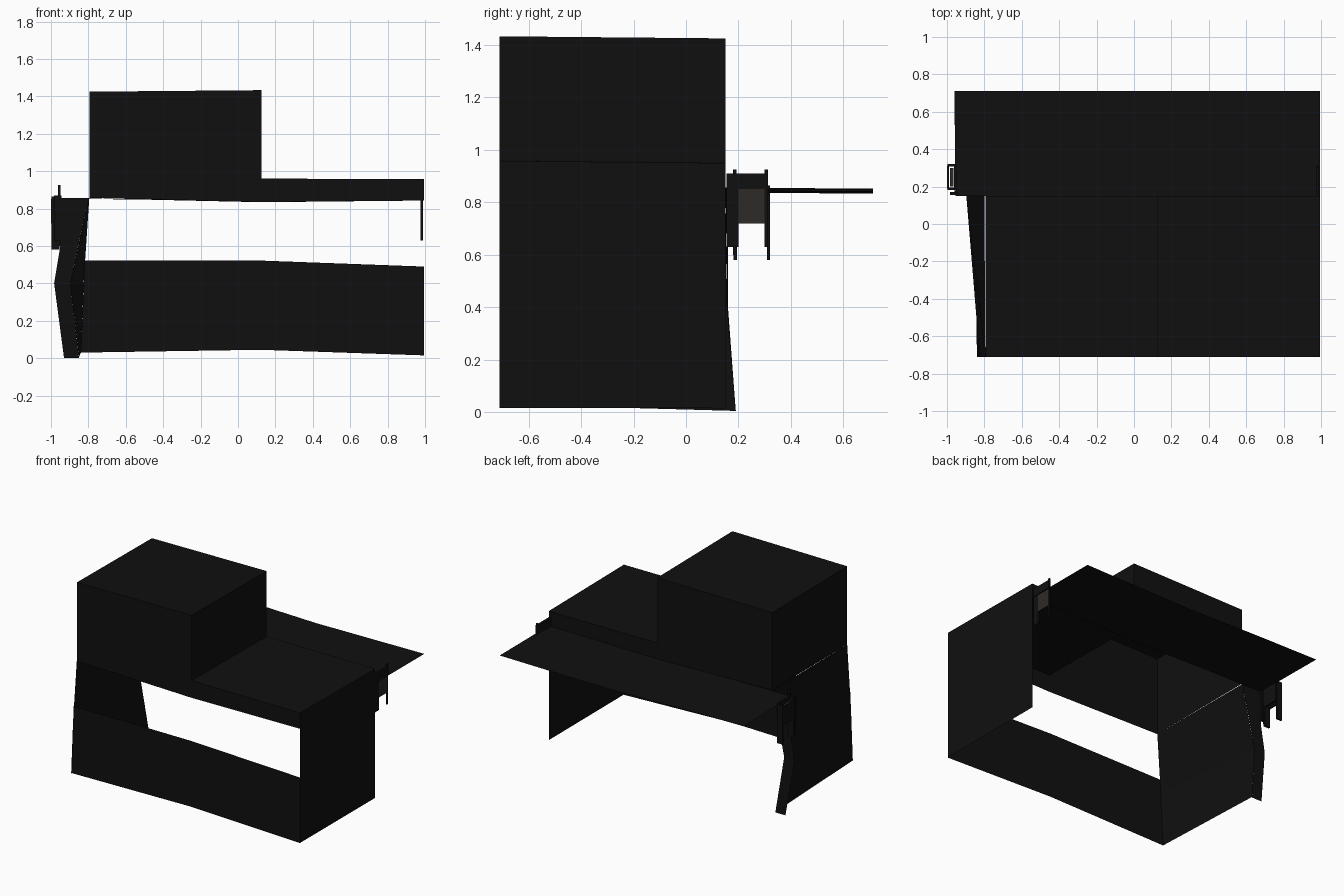
import bpy

if "Cube" in bpy.data.objects:
    bpy.data.objects.remove(bpy.data.objects["Cube"])

FRONT, BACK = -0.71, 0.15


def material(name, rgb):
    m = bpy.data.materials.new(name)
    m.diffuse_color = (*rgb, 1)
    m.use_nodes = True
    m.node_tree.nodes["Principled BSDF"].inputs["Base Color"].default_value = m.diffuse_color
    return m


BLACK = material("black", (0.005, 0.005, 0.005))
GREY = material("dark_grey", (0.028, 0.023, 0.02))


def mesh_object(name, verts, faces, mat=BLACK):
    me = bpy.data.meshes.new(name)
    me.from_pydata(verts, [], faces)
    me.materials.append(mat)
    ob = bpy.data.objects.new(name, me)
    bpy.context.collection.objects.link(ob)
    return ob


def strip(name, edge_a, edge_b, mat=BLACK):
    """Sheet of quads between two matching polylines."""
    n = len(edge_a)
    faces = [(i, i + 1, n + i + 1, n + i) for i in range(n - 1)]
    return mesh_object(name, edge_a + edge_b, faces, mat)


def box(name, x, y, z, mat=BLACK):
    v = [(a, b, c) for a in x for b in y for c in z]
    f = [(0, 1, 3, 2), (4, 6, 7, 5), (0, 4, 5, 1), (2, 3, 7, 6), (0, 2, 6, 4), (1, 5, 7, 3)]
    return mesh_object(name, v, f, mat)


# Stepped hood, open underneath: roof sheet following the step
roof = [(-0.795, 0.857), (-0.795, 1.425), (0.125, 1.433), (0.125, 0.96), (0.995, 0.958), (0.995, 0.84)]
strip("hood_shell", [(x, FRONT, z) for x, z in roof],
      [(x, BACK, z - (0.008 if z > 0.9 else 0)) for x, z in roof])

# Front and back walls of the hood
low = [(-0.795, 0.857), (0.125, 0.835), (0.995, 0.843)]
for label, y in (("front", FRONT), ("back", BACK)):
    d = 0.008 if y > 0 else 0
    strip("tall_hood_" + label, [(x, y, z) for x, z in low[:2]],
          [(-0.795, y, 1.425 - d), (0.125, y, 1.433 - d)])
    strip("low_hood_" + label, [(x, y, z) for x, z in low[1:]],
          [(0.125, y, 0.96 - d), (0.995, y, 0.958 - d)])

# Right side panel
strip("right_panel", [(0.995, FRONT, 0.017), (0.995, BACK, 0.015)],
      [(0.995, FRONT, 0.84), (0.995, BACK, 0.84)])

# Lower front panel
strip("front_panel", [(-0.84, FRONT + 0.005, 0.03), (0.12, FRONT, 0.045), (0.995, FRONT, 0.015)],
      [(-0.82, FRONT, 0.522), (0.12, FRONT, 0.522), (0.995, FRONT, 0.49)])

# Left side panel, bulging out towards the back
strip("left_panel", [(-0.795, FRONT, 0.857), (-0.825, FRONT, 0.41), (-0.84, FRONT, 0.03)],
      [(-0.80, BACK, 0.857), (-0.897, 0.157, 0.40), (-0.85, 0.19, 0.005)])

# Bent flange behind the left panel
strip("left_flange", [(-0.80, BACK, 0.857), (-0.855, 0.155, 0.60), (-0.897, 0.157, 0.40), (-0.85, 0.19, 0.0)],
      [(-0.965, 0.157, 0.857), (-0.95, 0.16, 0.60), (-0.983, 0.16, 0.40), (-0.93, 0.19, 0.0)])

# Slightly bent rear shelf
shelf = [(-0.955, 0.855), (-0.5, 0.85), (0.125, 0.836), (0.995, 0.845)]
strip("rear_shelf", [(x, BACK, z) for x, z in shelf],
      [(x - (0.005 if x < -0.9 else 0), 0.712, z - 0.002) for x, z in shelf])

# Right bracket
box("right_bracket_plate", (0.975, 0.99), (0.155, 0.20), (0.63, 0.91))
box("right_bracket_arm", (0.975, 0.99), (0.20, 0.31), (0.85, 0.91))
box("right_bracket_pin", (0.975, 0.985), (0.30, 0.312), (0.63, 0.925))
box("right_bracket_fill", (0.978, 0.988), (0.20, 0.30), (0.72, 0.85), GREY)

# Left bracket: two hanging posts joined by side rails with a grey insert
box("left_bracket_plate", (-0.985, -0.945), (0.155, 0.17), (0.63, 0.87))
for i, y in enumerate((0.182, 0.308)):
    box(f"left_bracket_post_{i}", (-0.998, -0.955), (y, y + 0.012), (0.58, 0.865))
for i, x in enumerate((-1.0, -0.962)):
    box(f"left_bracket_rail_{i}", (x, x + 0.012), (0.19, 0.31), (0.72, 0.85 + 0.02 * i))
box("left_bracket_fill", (-0.985, -0.965), (0.20, 0.30), (0.73, 0.84), GREY)
box("left_bracket_pin", (-0.962, -0.95), (0.18, 0.192), (0.60, 0.925))
